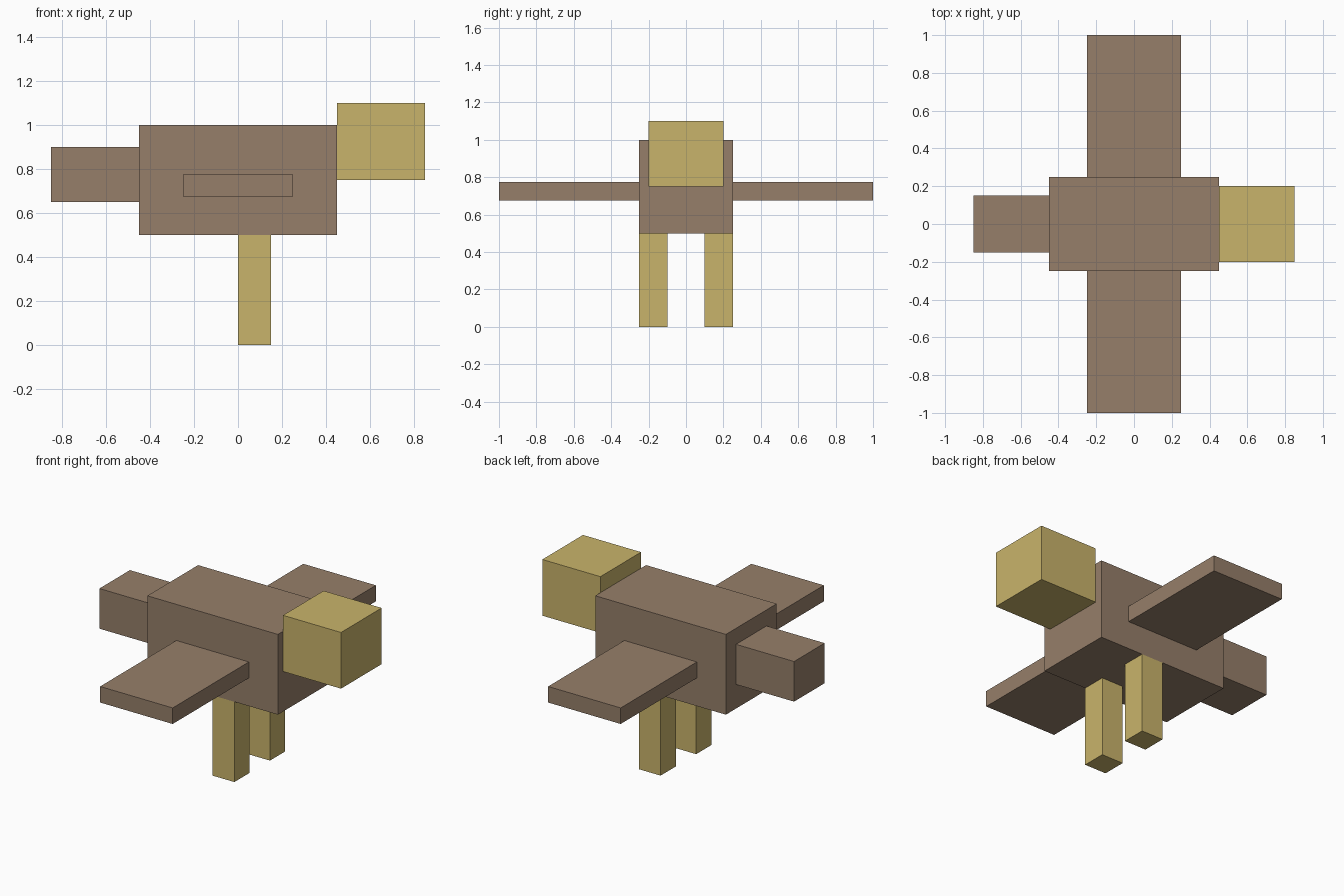
import bpy

if "Cube" in bpy.data.objects:
    bpy.data.objects.remove(bpy.data.objects["Cube"])


def material(name, rgb):
    m = bpy.data.materials.new(name)
    m.diffuse_color = (*rgb, 1)
    m.use_nodes = True
    m.node_tree.nodes["Principled BSDF"].inputs["Base Color"].default_value = m.diffuse_color
    return m


brown = material("brown_feathers", (0.305, 0.212, 0.144))
tan = material("tan", (0.584, 0.456, 0.147))


def box(name, low, high, mat):
    """Box between two opposite corners."""
    centre = [(a + b) / 2 for a, b in zip(low, high)]
    bpy.ops.mesh.primitive_cube_add(size=1, location=centre)
    ob = bpy.context.object
    ob.name = name
    ob.scale = [b - a for a, b in zip(low, high)]
    bpy.ops.object.transform_apply(location=False, rotation=False, scale=True)
    ob.data.materials.append(mat)
    return ob


# Body, head and tail along the x axis
box("body", (-0.45, -0.25, 0.5), (0.45, 0.25, 1.0), brown)
box("head", (0.45, -0.2, 0.75), (0.85, 0.2, 1.1), tan)
box("tail", (-0.85, -0.15, 0.65), (-0.45, 0.15, 0.9), brown)

# Wings and legs, one on each side
for side, s in (("front", -1), ("back", 1)):
    for part, x0, x1, y0, y1, z0, z1, mat in (
        ("wing", -0.25, 0.25, 0.25, 1.0, 0.675, 0.775, brown),
        ("leg", 0.0, 0.15, 0.1, 0.25, 0.0, 0.5, tan),
    ):
        ya, yb = sorted((s * y0, s * y1))
        box(f"{side}_{part}", (x0, ya, z0), (x1, yb, z1), mat)
